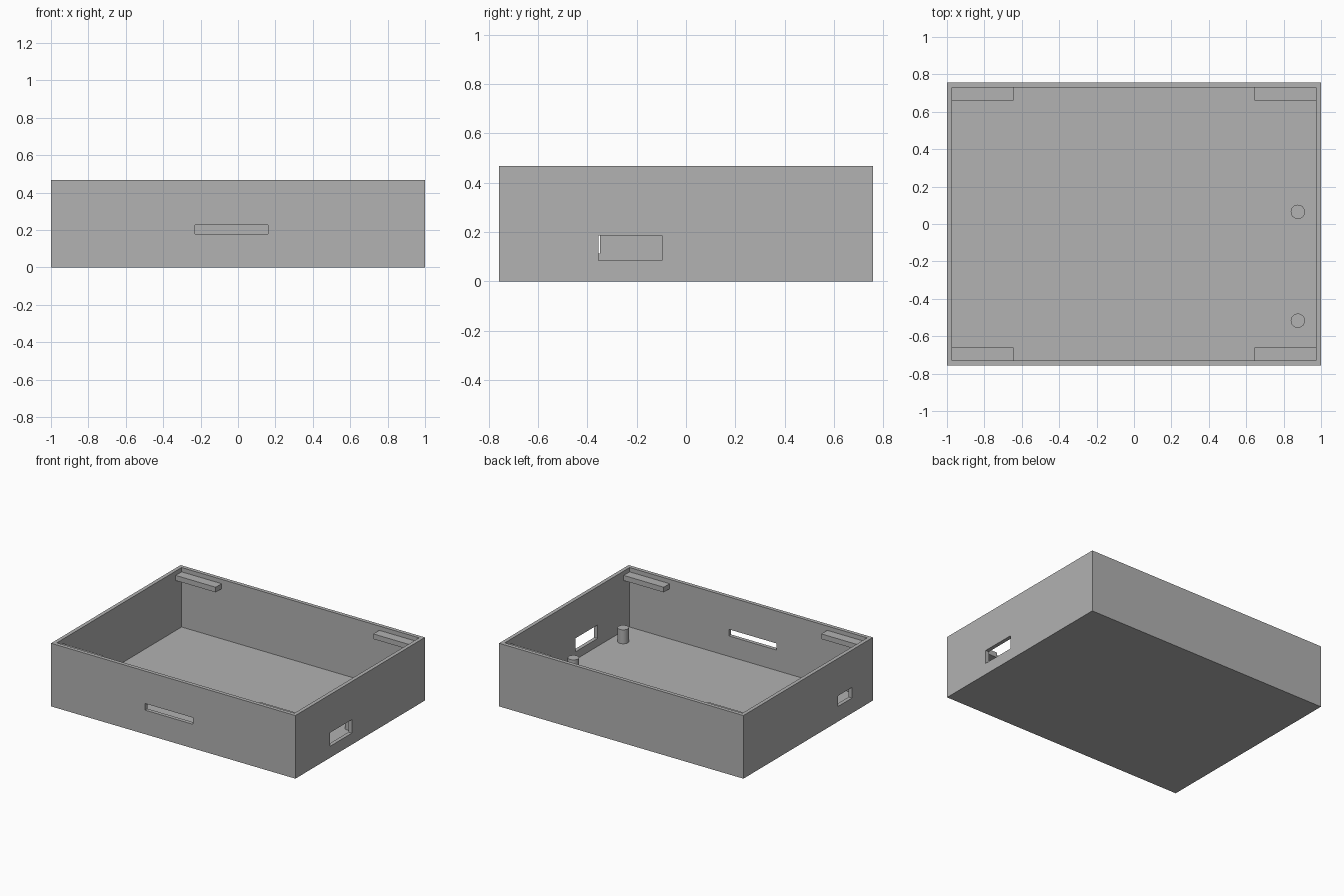
import bpy

cube = bpy.data.objects.get("Cube")
if cube:
    bpy.data.objects.remove(cube, do_unlink=True)

# Overall sizes
HX, HY, HEIGHT = 1.0, 0.757, 0.467
WALL, FLOOR = 0.028, 0.027

grey = bpy.data.materials.new("plain_grey")
grey.use_nodes = True
colour = (0.445, 0.445, 0.445, 1)
grey.diffuse_color = colour
grey.node_tree.nodes["Principled BSDF"].inputs["Base Color"].default_value = colour


def box(name, low, high):
    """Box between two opposite corners."""
    bpy.ops.mesh.primitive_cube_add(
        size=1, location=[(a + b) / 2 for a, b in zip(low, high)])
    ob = bpy.context.object
    ob.name = name
    ob.scale = [b - a for a, b in zip(low, high)]
    bpy.ops.object.transform_apply(location=False, rotation=False, scale=True)
    ob.data.materials.append(grey)
    return ob


def cut(target, low, high):
    """Subtract a box from the target."""
    cutter = box("cutter", low, high)
    cutter.hide_render = True
    mod = target.modifiers.new("cut", 'BOOLEAN')
    mod.operation = 'DIFFERENCE'
    mod.solver = 'EXACT'
    mod.object = cutter
    bpy.context.view_layer.objects.active = target
    bpy.ops.object.modifier_apply(modifier=mod.name)
    bpy.data.objects.remove(cutter, do_unlink=True)


# Open tray, hollowed out
tray = box("tray", (-HX, -HY, 0), (HX, HY, HEIGHT))
cut(tray, (WALL - HX, WALL - HY, FLOOR), (HX - WALL, HY - WALL, HEIGHT + 0.1))

# Wall openings: front slot, +x port, -x port
cut(tray, (-0.23, -HY - 0.1, 0.178), (0.16, -HY + 0.1, 0.227))
cut(tray, (HX - 0.1, -0.355, 0.085), (HX + 0.1, -0.097, 0.185))
cut(tray, (-HX - 0.1, -0.512, 0.112), (-HX + 0.1, -0.348, 0.19))

# Lid ledges in the four corners
for sx, side in ((-1, "right"), (1, "left")):
    for sy, end in ((-1, "front"), (1, "back")):
        xs = sorted((sx * 0.645, sx * (HX - WALL)))
        ys = sorted((sy * 0.66, sy * (HY - WALL)))
        box(f"{end}_{side}_ledge", (xs[0], ys[0], 0.397), (xs[1], ys[1], 0.435))

# Locating posts on the floor
for end, y in (("front", -0.517), ("back", 0.065)):
    bpy.ops.mesh.primitive_cylinder_add(
        vertices=32, radius=0.038, depth=0.103, location=(0.876, y, FLOOR + 0.0515))
    post = bpy.context.object
    post.name = f"{end}_post"
    post.data.materials.append(grey)
    bpy.ops.object.shade_smooth_by_angle()
